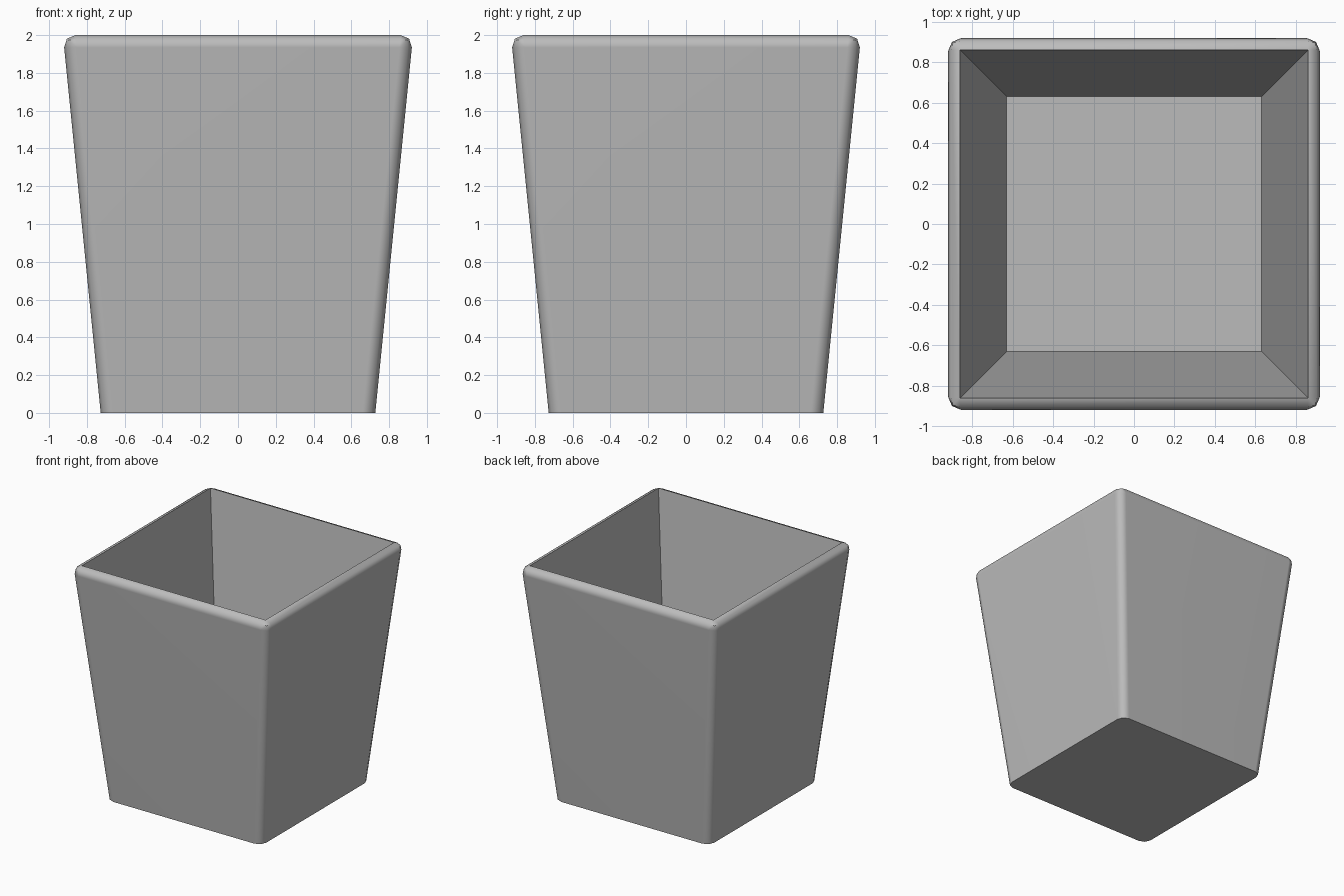
import bpy
import bmesh

cube = bpy.data.objects.get("Cube")
if cube:
    bpy.data.objects.remove(cube, do_unlink=True)

HEIGHT, BASE, TOP, FLOOR = 2.0, 0.727, 0.927, 0.08
BEVEL, FLOOR_HALF = 0.066, 0.63

# Single plain grey
grey = bpy.data.materials.new("plain grey")
grey.use_nodes = True
colour = (0.5, 0.5, 0.5, 1)
grey.diffuse_color = colour
grey.node_tree.nodes["Principled BSDF"].inputs["Base Color"].default_value = colour

# Tapered square block, wider at the top
bm = bmesh.new()
bmesh.ops.create_cube(bm, size=2)
for v in bm.verts:
    half = TOP if v.co.z > 0 else BASE
    v.co = (v.co.x * half, v.co.y * half, HEIGHT if v.co.z > 0 else 0)

# Round the rim and the four upright corners, leaving the base edge crisp
edges = [e for e in bm.edges if max(v.co.z for v in e.verts) > 1]
bmesh.ops.bevel(bm, geom=edges, offset=BEVEL, segments=2, profile=0.5,
                affect='EDGES', clamp_overlap=True)

# Sink the top face to hollow out the pot
bm.normal_update()
top = max((f for f in bm.faces if f.normal.z > 0.99), key=lambda f: f.calc_area())
rim_half = max(v.co.x for v in top.verts)
hole = bmesh.ops.extrude_discrete_faces(bm, faces=[top])["faces"][0]
for v in hole.verts:
    v.co.x *= FLOOR_HALF / rim_half
    v.co.y *= FLOOR_HALF / rim_half
    v.co.z = FLOOR
bm.normal_update()
bmesh.ops.recalc_face_normals(bm, faces=bm.faces)

mesh = bpy.data.meshes.new("square_planter")
bm.to_mesh(mesh)
bm.free()
mesh.materials.append(grey)
planter = bpy.data.objects.new("square_planter", mesh)
bpy.context.collection.objects.link(planter)

# Smooth rounded edges, flat walls
bpy.context.view_layer.objects.active = planter
planter.select_set(True)
bpy.ops.object.shade_smooth_by_angle(angle=0.87)
weighted = planter.modifiers.new("flat_walls", 'WEIGHTED_NORMAL')
weighted.keep_sharp = True
